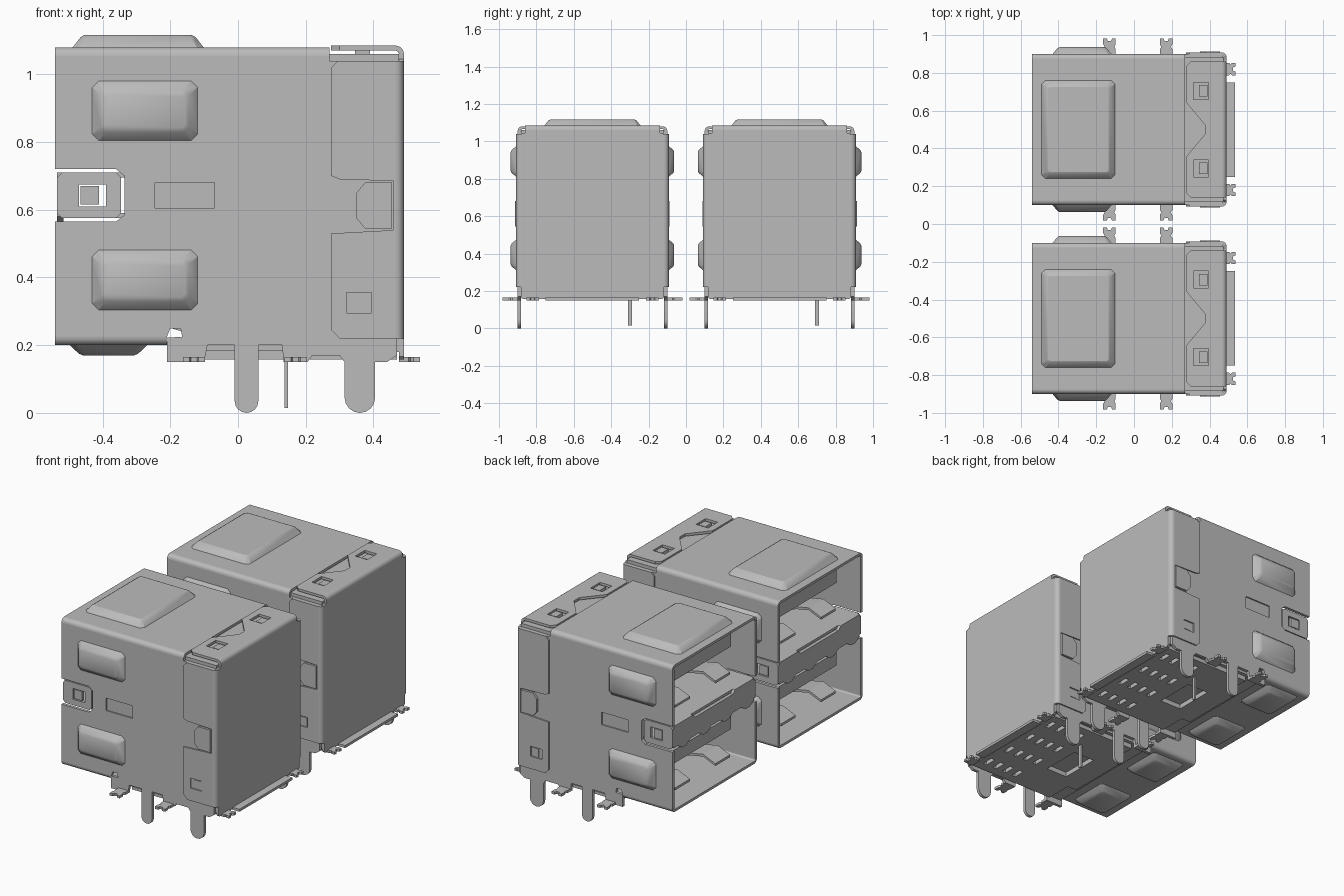
import bpy, bmesh
from math import pi, sin, cos, radians

if "Cube" in bpy.data.objects:
    bpy.data.objects.remove(bpy.data.objects["Cube"], do_unlink=True)

steel = bpy.data.materials.new("pale_steel")
steel.use_nodes = True
steel.diffuse_color = (0.5, 0.5, 0.5, 1)
steel.node_tree.nodes["Principled BSDF"].inputs["Base Color"].default_value = (0.5, 0.5, 0.5, 1)

AXES = {"xy": lambda u, v, w: (u, v, w),
        "xz": lambda u, v, w: (u, w, v),
        "yz": lambda u, v, w: (w, u, v)}
parts = []


def finish(name, bm):
    bmesh.ops.recalc_face_normals(bm, faces=bm.faces)
    mesh = bpy.data.meshes.new(name)
    bm.to_mesh(mesh)
    bm.free()
    mesh.materials.append(steel)
    ob = bpy.data.objects.new(name, mesh)
    bpy.context.collection.objects.link(ob)
    parts.append(ob)
    return ob


def plate(name, plane, outline, lo, hi, holes=()):
    """Sheet with holes: 2D outline filled and extruded from lo to hi."""
    lo, hi = min(lo, hi), max(lo, hi)
    curve = bpy.data.curves.new(name, "CURVE")
    curve.dimensions, curve.fill_mode = "2D", "BOTH"
    curve.extrude = (hi - lo) / 2
    for loop in [outline, *holes]:
        spline = curve.splines.new("POLY")
        spline.points.add(len(loop) - 1)
        for p, (u, v) in zip(spline.points, loop):
            p.co = (u, v, 0, 1)
        spline.use_cyclic_u = True
    tmp = bpy.data.objects.new(name + "_outline", curve)
    bpy.context.collection.objects.link(tmp)
    mesh = bpy.data.meshes.new_from_object(tmp.evaluated_get(bpy.context.evaluated_depsgraph_get()))
    bm = bmesh.new()
    bm.from_mesh(mesh)
    bpy.data.objects.remove(tmp)
    bpy.data.curves.remove(curve)
    bpy.data.meshes.remove(mesh)
    for v in bm.verts:
        v.co = AXES[plane](v.co.x, v.co.y, v.co.z + (lo + hi) / 2)
    bmesh.ops.remove_doubles(bm, verts=bm.verts, dist=0.0001)
    return finish(name, bm)


def rect(u0, u1, v0, v1, c=0.0):
    if not c:
        return [(u0, v0), (u1, v0), (u1, v1), (u0, v1)]
    return [(u0 + c, v0), (u1 - c, v0), (u1, v0 + c), (u1, v1 - c),
            (u1 - c, v1), (u0 + c, v1), (u0, v1 - c), (u0, v0 + c)]


def box(name, x0, x1, y0, y1, z0, z1):
    return plate(name, "xy", rect(x0, x1, y0, y1), z0, z1)


def bump(name, plane, u0, u1, v0, v1, base, top, taper=0.035):
    """Embossed pad with sloping sides and clipped corners."""
    bm = bmesh.new()
    rings = [(0, base, 0.02), (taper * 0.85, base + (top - base) * 0.85, 0.015), (taper * 1.2, top, 0.01)]
    loops = [[bm.verts.new(AXES[plane](u, v, w)) for u, v in rect(u0 + i, u1 - i, v0 + i, v1 - i, c)]
             for i, w, c in rings]
    for a, b in zip(loops, loops[1:]):
        for i in range(8):
            j = (i + 1) % 8
            bm.faces.new((a[i], a[j], b[j], b[i]))
    bm.faces.new(loops[-1])
    bm.faces.new(loops[0])
    return finish(name, bm)


def bend(name, plane, cu, cv, su, sv, lo, hi, r=0.025, t=0.015):
    """Quarter-round folded edge; su and sv pick the quadrant."""
    ang = [i * pi / 12 for i in range(7)]
    arc = [(cu + su * r * cos(a), cv + sv * r * sin(a)) for a in ang]
    inner = [(cu + su * (r - t) * cos(a), cv + sv * (r - t) * sin(a)) for a in reversed(ang)]
    return plate(name, plane, arc + inner, lo, hi)


def leg(x0, x1, top):
    """Board leg with a round end, left to right."""
    r, c = (x1 - x0) / 2, (x0 + x1) / 2
    return [(x0, top)] + [(c - r * cos(i * pi / 8), r - r * sin(i * pi / 8)) for i in range(9)] + [(x1, top)]


def solder_tab(name, plane_map, half=0.033, length=0.1):
    w, n = half, 0.014
    pts = [(-w, 0), (w, 0), (w, length * 0.45), (w - 0.008, length * 0.55), (w, length * 0.7), (w, length),
           (n, length), (n * 0.6, length - n), (-n * 0.6, length - n), (-n, length),
           (-w, length), (-w, length * 0.7), (-w + 0.008, length * 0.55), (-w, length * 0.45)]
    return plate(name, "xy", [plane_map(a, b) for a, b in pts], 0.15, 0.165)


# Front shell, sides with board legs
side = ([(-0.54, 0.225), (-0.21, 0.225), (-0.2, 0.25), (-0.17, 0.25), (-0.165, 0.225), (-0.21, 0.222),
         (-0.21, 0.15), (-0.1, 0.15), (-0.09, 0.2)] + leg(-0.01, 0.06, 0.2)
        + [(0.13, 0.2), (0.135, 0.15), (0.205, 0.15), (0.22, 0.17), (0.3, 0.17)] + leg(0.315, 0.405, 0.15)
        + [(0.44, 0.15), (0.47, 0.17), (0.47, 1.04), (0.27, 1.04), (0.27, 1.055), (-0.54, 1.055),
           (-0.54, 0.72), (-0.36, 0.72), (-0.335, 0.7), (-0.335, 0.585), (-0.36, 0.565), (-0.54, 0.565)])
window = rect(-0.245, -0.07, 0.605, 0.68)
flap = [(0.465, 0.22), (0.3, 0.22), (0.275, 0.245), (0.275, 0.53), (0.46, 0.54), (0.46, 0.685),
        (0.3, 0.69), (0.275, 0.7), (0.275, 1.02), (0.295, 1.04), (0.465, 1.04)]
for s, label in ((1, "far"), (-1, "near")):
    plate(label + "_side_wall", "xz", side, s * 0.382, s * 0.4, [window])
    plate(label + "_window_back", "xz", rect(-0.26, -0.055, 0.59, 0.695), s * 0.37, s * 0.392)
    for z in (0.3, 0.8):
        bump(label + "_side_bump", "xz", -0.435, -0.115, z, z + 0.185, s * 0.395, s * 0.437)
    bend(label + "_top_edge", "yz", s * 0.375, 1.055, s, 1, -0.54, 0.27)
    bend(label + "_bottom_edge", "yz", s * 0.375, 0.225, s, -1, -0.54, -0.21)
    # Middle clip tab with its square window
    plate(label + "_clip_tab", "xz", rect(-0.535, -0.345, 0.575, 0.71, 0.015), s * 0.374, s * 0.392,
          [rect(-0.47, -0.39, 0.61, 0.675)])
    box(label + "_clip_latch", -0.465, -0.41, s * 0.372, s * 0.39, 0.615, 0.67)
    # Rear cover side flap, its fold and latch
    plate(label + "_rear_flap", "xz", flap, s * 0.396, s * 0.408, [rect(0.32, 0.395, 0.295, 0.355)])
    box(label + "_flap_latch", 0.345, 0.39, s * 0.39, s * 0.404, 0.3, 0.35)
    bend(label + "_rear_fold", "xy", 0.465, s * 0.383, 1, s, 0.22, 1.04)
    plate(label + "_side_latch", "xz", [(0.375, 0.545), (0.455, 0.545), (0.455, 0.68), (0.375, 0.68),
                                        (0.35, 0.65), (0.35, 0.575)], s * 0.39, s * 0.413)
    # Solder tabs
    for x in (-0.13, 0.17):
        solder_tab(label + "_solder_tab", lambda a, b: (x + a, s * (0.382 + b)))
    solder_tab(label + "_rear_tab", lambda a, b: (0.475 + b, s * 0.32 + a), 0.033, 0.063)
    # Bottom pads
    bump(label + "_bottom_bump", "xy", -0.5, -0.265, s * 0.23 - 0.13, s * 0.23 + 0.13, 0.203, 0.17)

plate("shell_top", "xy", rect(-0.54, 0.27, -0.375, 0.375), 1.065, 1.08)
bump("top_bump", "xy", -0.49, -0.1, -0.262, 0.262, 1.078, 1.116, 0.03)
plate("shell_bottom", "xy", rect(-0.54, -0.16, -0.375, 0.375), 0.2, 0.215)

# Rear cover: back sheet, fold, notched top flap with two windows
plate("back_sheet", "yz", rect(-0.383, 0.383, 0.157, 1.045, 0.01), 0.475, 0.49)
bend("back_fold", "xz", 0.465, 1.06, 1, 1, -0.36, 0.36)
box("back_fold_web", 0.475, 0.49, -0.36, 0.36, 1.04, 1.06)
half = [(0.465, 0.36), (0.3, 0.36), (0.275, 0.335), (0.275, 0.145), (0.375, 0.025)]
plate("top_flap", "xy", half + [(x, -y) for x, y in reversed(half)], 1.07, 1.085,
      [rect(0.315, 0.395, c - 0.045, c + 0.045) for c in (-0.205, 0.205)])
for c in (-0.205, 0.205):
    box("top_latch", 0.345, 0.39, c - 0.03, c + 0.03, 1.055, 1.078)
box("rear_lip", 0.48, 0.535, -0.25, 0.25, 0.15, 0.165)

# Plastic core and slotted base
box("core", 0.2, 0.475, -0.382, 0.382, 0.18, 1.06)
box("port_floor", -0.2, 0.2, -0.382, 0.382, 0.185, 0.215)
slots = [rect(x, x + 0.025, y - 0.035, y + 0.035)
         for x in (0.2, 0.27, 0.34, 0.41) for y in (-0.27, -0.09, 0.09, 0.27)]
slots += [rect(-0.02, 0.12, -0.12, 0.12)]
plate("base", "xy", [(-0.16, -0.2), (-0.1, -0.2), (-0.1, -0.36), (0.47, -0.36), (0.47, 0.36), (-0.1, 0.36),
                     (-0.1, 0.2), (-0.16, 0.2)], 0.157, 0.19, slots)
box("ground_pin", 0.137, 0.148, 0.19, 0.21, 0.015, 0.19)

# Divider between the ports, with a scalloped front
box("divider_top", -0.52, 0.2, -0.38, 0.38, 0.695, 0.71)
box("divider_bottom", -0.52, 0.2, -0.38, 0.38, 0.575, 0.59)
scallop = [(-0.38 + i * 0.04, 0.555 if i % 5 in (1, 2) else 0.58) for i in range(20)]
plate("divider_front", "yz", scallop + [(0.38, 0.71), (0.2, 0.71), (0.18, 0.69), (-0.18, 0.69),
                                        (-0.2, 0.71), (-0.38, 0.71)], -0.535, -0.515)

# Contact tongues and bent springs in each port
for floor, label in ((0.213, "lower"), (0.708, "upper")):
    box(label + "_tongue", -0.43, 0.2, -0.31, 0.31, floor + 0.19, floor + 0.27)
    path = [(-0.46, 0.05), (-0.38, 0.085), (-0.3, 0.07), (-0.08, 0.0)]
    for y in (-0.19, 0.19):
        plate(label + "_spring", "xz", [(x, floor + z) for x, z in path]
              + [(x, floor + z + 0.014) for x, z in reversed(path)], y - 0.07, y + 0.07)

# Smooth the folds, then place the pair of connectors
for ob in parts:
    ob.select_set(True)
bpy.context.view_layer.objects.active = parts[0]
bpy.ops.object.shade_smooth_by_angle(angle=radians(25))
for ob in parts:
    twin = ob.copy()
    bpy.context.collection.objects.link(twin)
    ob.location.y, twin.location.y = -0.5, 0.5
    ob.name, twin.name = "front_unit_" + ob.data.name, "rear_unit_" + ob.data.name
